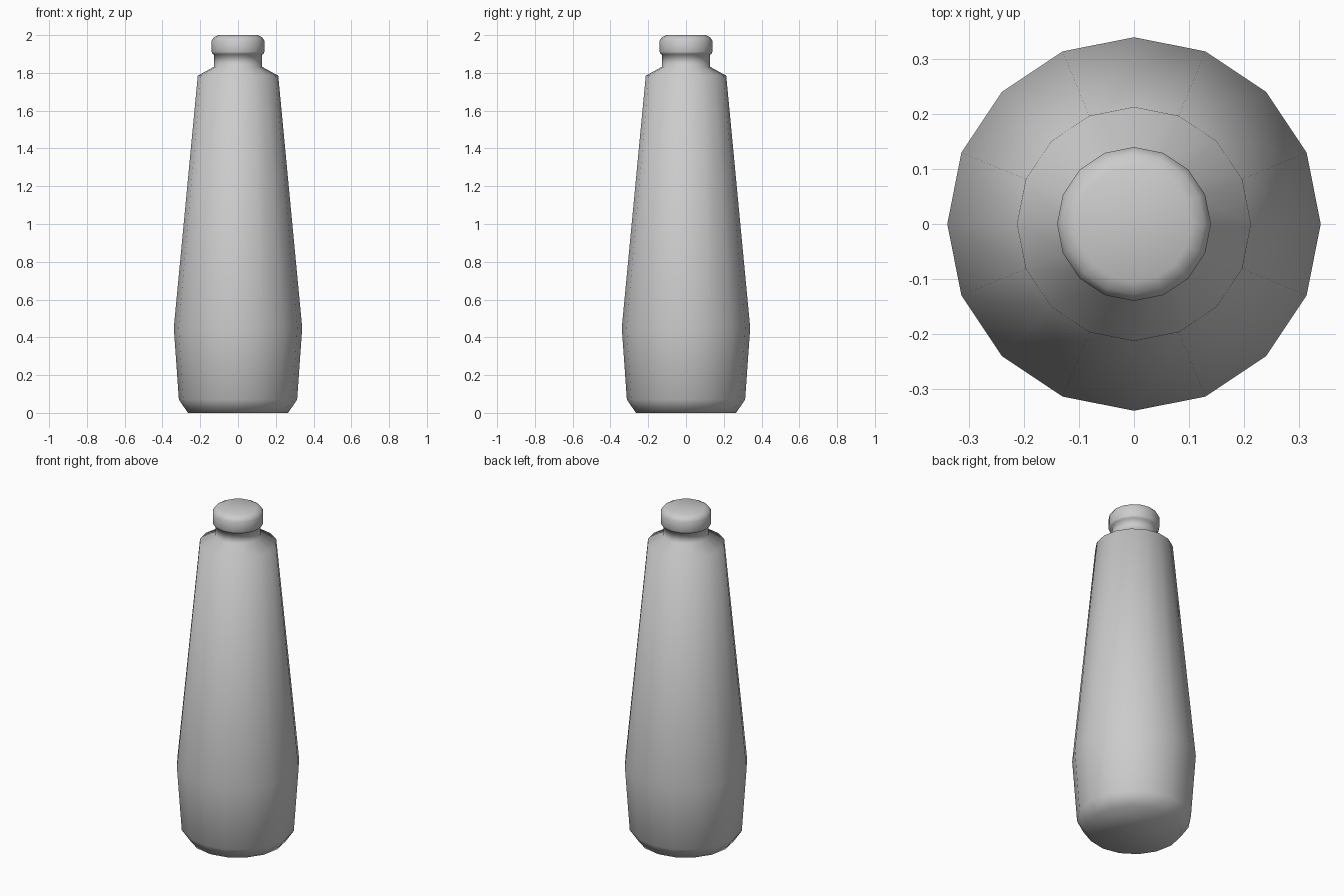
import bpy, bmesh
from math import cos, sin, tau

if "Cube" in bpy.data.objects:
    bpy.data.objects.remove(bpy.data.objects["Cube"])

SIDES = 16


def lathe(name, profile):
    """Closed solid of revolution from (radius, z) points, bottom to top."""
    bm = bmesh.new()
    rings = [[bm.verts.new((r * cos(tau * i / SIDES), r * sin(tau * i / SIDES), z))
              for i in range(SIDES)] for r, z in profile]
    for low, high in zip(rings, rings[1:]):
        for i in range(SIDES):
            j = (i + 1) % SIDES
            bm.faces.new((low[i], low[j], high[j], high[i]))
    bm.faces.new(rings[0][::-1])
    bm.faces.new(rings[-1])
    for f in bm.faces:
        f.smooth = True
    mesh = bpy.data.meshes.new(name)
    bm.to_mesh(mesh)
    bm.free()
    obj = bpy.data.objects.new(name, mesh)
    bpy.context.collection.objects.link(obj)
    return obj


# Whole bottle as one smooth skin: foot, belly, taper, shoulder, neck, capped lip
lathe("bottle", [
    (0.265, 0.0), (0.313, 0.07),        # foot
    (0.34, 0.45), (0.213, 1.785),       # belly and taper
    (0.126, 1.833), (0.126, 1.897),     # shoulder and neck
    (0.135, 1.899), (0.14, 1.912),      # underside of lip
    (0.14, 1.97), (0.128, 1.988), (0.105, 2.0),  # rounded cap
])
